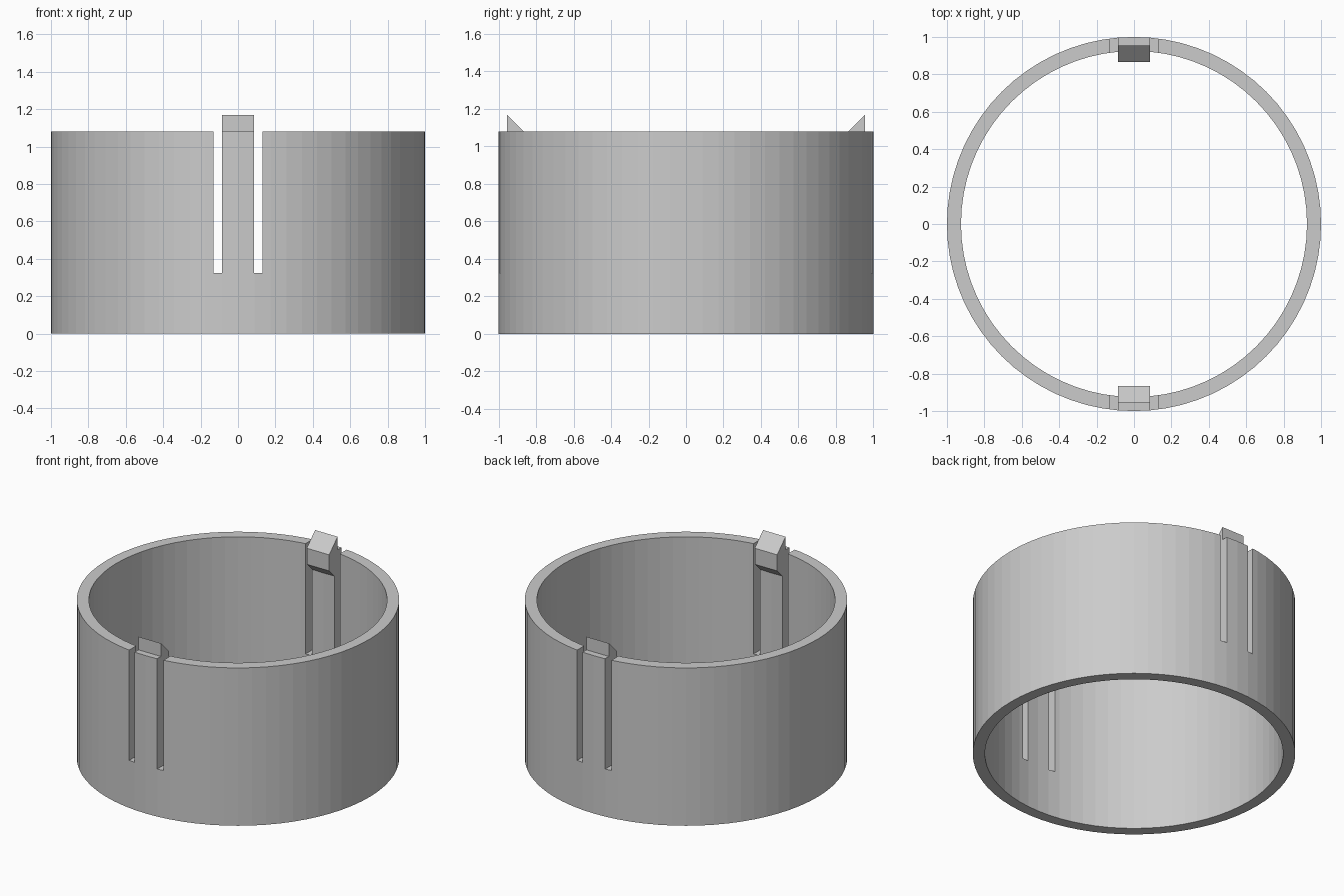
import bpy, bmesh, math

if "Cube" in bpy.data.objects:
    bpy.data.objects.remove(bpy.data.objects["Cube"], do_unlink=True)

SIDES = 72
HEIGHT = 1.08
OUTER, INNER = 1.0, 0.925
TAB = 0.085          # half width of each spring tab
SLOT_END = 0.13      # outer side of each slot
SLOT_FLOOR = 0.325

grey = bpy.data.materials.new("plain_grey")
grey.use_nodes = True
colour = (0.6, 0.6, 0.6, 1)
grey.diffuse_color = colour
grey.node_tree.nodes["Principled BSDF"].inputs["Base Color"].default_value = colour


def finish(name, bm):
    bmesh.ops.recalc_face_normals(bm, faces=bm.faces)
    mesh = bpy.data.meshes.new(name)
    bm.to_mesh(mesh)
    bm.free()
    mesh.materials.append(grey)
    obj = bpy.data.objects.new(name, mesh)
    bpy.context.collection.objects.link(obj)
    return obj


# Ring wall: a rectangular section swept round z
bm = bmesh.new()
section = [(INNER, 0), (OUTER, 0), (OUTER, HEIGHT), (INNER, HEIGHT)]
loops = []
for i in range(SIDES):
    a = math.tau * i / SIDES
    loops.append([bm.verts.new((r * math.cos(a), r * math.sin(a), z)) for r, z in section])
for i in range(SIDES):
    p, q = loops[i], loops[(i + 1) % SIDES]
    for k in range(4):
        n = (k + 1) % 4
        bm.faces.new((p[k], q[k], q[n], p[n]))
ring = finish("ring_wall", bm)

# Slots beside both tabs, cut through the front and back walls
bm = bmesh.new()
for side in (-1, 1):
    verts = bmesh.ops.create_cube(bm, size=1)["verts"]
    top = HEIGHT + 0.2
    for v in verts:
        v.co.x = side * ((TAB + SLOT_END) / 2 + v.co.x * (SLOT_END - TAB))
        v.co.y *= 2.4
        v.co.z = (SLOT_FLOOR + top) / 2 + v.co.z * (top - SLOT_FLOOR)
cutter = finish("slot_cutter", bm)
cutter.hide_render = True
cutter.hide_set(True)
cut = ring.modifiers.new("slots", "BOOLEAN")
cut.operation = "DIFFERENCE"
cut.solver = "EXACT"
cut.object = cutter
bpy.context.view_layer.objects.active = ring
bpy.ops.object.modifier_apply(modifier=cut.name)
bpy.data.objects.remove(cutter, do_unlink=True)

# Snap hooks: sloped top, upright nose and undercut
profile = [(0.955, 1.17), (0.865, HEIGHT), (0.865, 0.97), (0.93, 0.905), (0.955, 0.905)]
for name, side in (("front_hook", -1), ("back_hook", 1)):
    bm = bmesh.new()
    face = bm.faces.new([bm.verts.new((-TAB, side * y, z)) for y, z in profile])
    new = bmesh.ops.extrude_face_region(bm, geom=[face])["geom"]
    moved = [v for v in new if isinstance(v, bmesh.types.BMVert)]
    bmesh.ops.translate(bm, verts=moved, vec=(2 * TAB, 0, 0))
    finish(name, bm)
